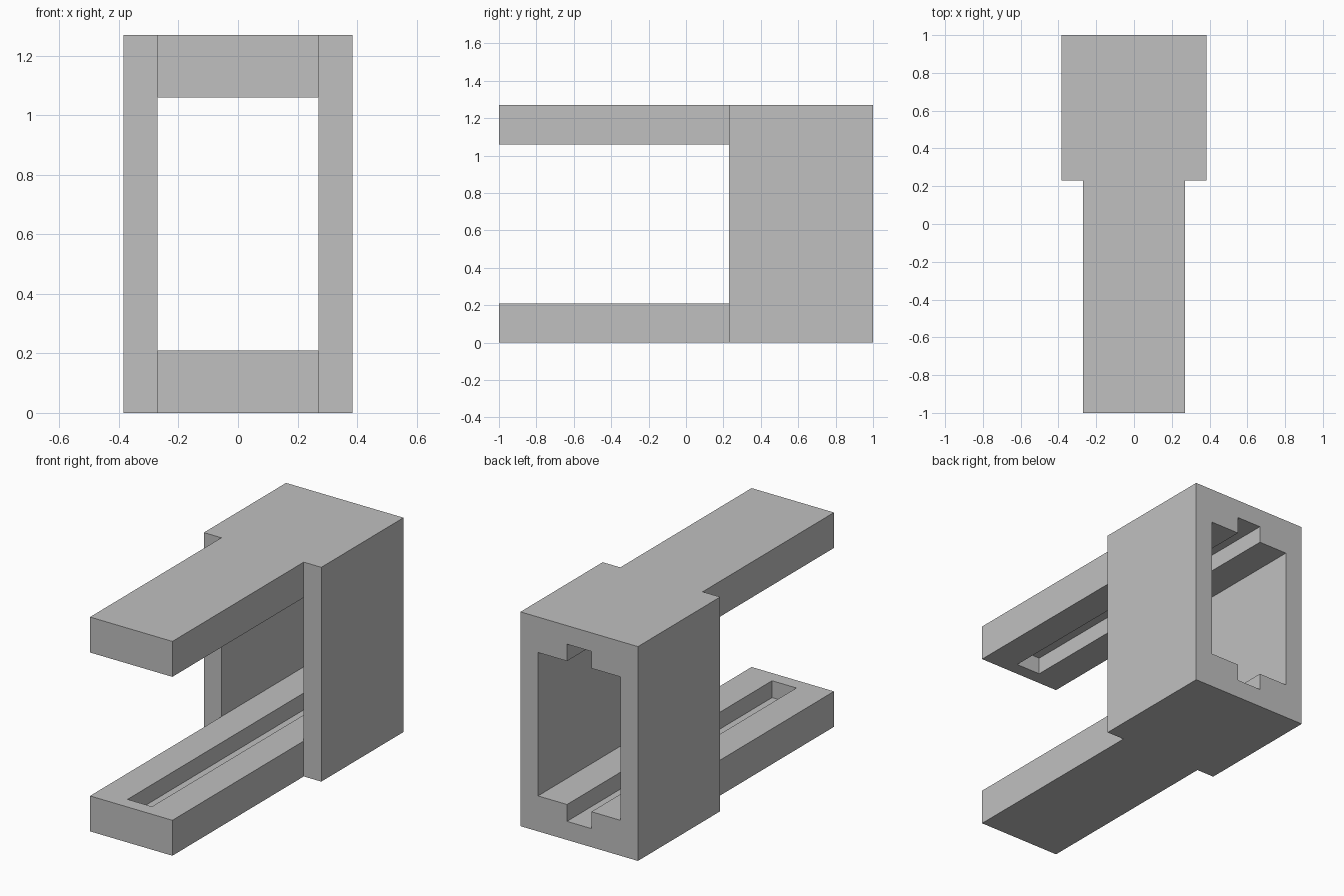
import bpy
import bmesh

# Shared dimensions
HEIGHT = 1.27
HOUSING_W, ARM_W, SLOT_W = 0.385, 0.27, 0.08   # half widths
FRONT, STEP, BACK = -1.0, 0.23, 1.0
ARM_T, SLOT_D, SLOT_END = 0.21, 0.10, -0.92

cube = bpy.data.objects.get("Cube")
if cube:
    bpy.data.objects.remove(cube, do_unlink=True)

grey = bpy.data.materials.new("plain grey")
grey.use_nodes = True
colour = (0.527, 0.527, 0.527, 1)
grey.diffuse_color = colour
grey.node_tree.nodes["Principled BSDF"].inputs["Base Color"].default_value = colour


def prism(name, half_plan, z0, z1):
    """Extrude a plan outline, mirrored across x = 0, from z0 to z1."""
    plan = half_plan + [(-x, y) for x, y in reversed(half_plan)]
    bm = bmesh.new()
    base = bm.faces.new([bm.verts.new((x, y, z0)) for x, y in plan])
    top = bmesh.ops.extrude_face_region(bm, geom=[base])["geom"]
    bmesh.ops.translate(bm, vec=(0, 0, z1 - z0),
                        verts=[g for g in top if isinstance(g, bmesh.types.BMVert)])
    bmesh.ops.recalc_face_normals(bm, faces=bm.faces)
    mesh = bpy.data.meshes.new(name)
    bm.to_mesh(mesh)
    bm.free()
    mesh.materials.append(grey)
    obj = bpy.data.objects.new(name, mesh)
    bpy.context.collection.objects.link(obj)
    return obj


def cut(target, cutter):
    """Subtract the cutter, bake the result and remove the cutter."""
    cutter.hide_render = True
    mod = target.modifiers.new("cut", 'BOOLEAN')
    mod.operation, mod.solver, mod.object = 'DIFFERENCE', 'EXACT', cutter
    graph = bpy.context.evaluated_depsgraph_get()
    baked = bpy.data.meshes.new_from_object(target.evaluated_get(graph))
    target.modifiers.clear()
    target.data = baked
    bpy.data.objects.remove(cutter, do_unlink=True)


# Housing with two forward arms, as one solid
body = prism("slotted_clamp_body",
             [(ARM_W, FRONT), (ARM_W, STEP), (HOUSING_W, STEP), (HOUSING_W, BACK)],
             0, HEIGHT)

# Gap between the arms, narrowing to the opening through the housing
cut(body, prism("opening_cutter",
                [(0.6, FRONT - 0.2), (0.6, STEP), (ARM_W, STEP), (ARM_W, BACK + 0.2)],
                ARM_T, HEIGHT - ARM_T))

# Facing grooves in both arms, open at the back
cut(body, prism("groove_cutter",
                [(SLOT_W, SLOT_END), (SLOT_W, BACK + 0.2)],
                ARM_T - SLOT_D, HEIGHT - ARM_T + SLOT_D))
